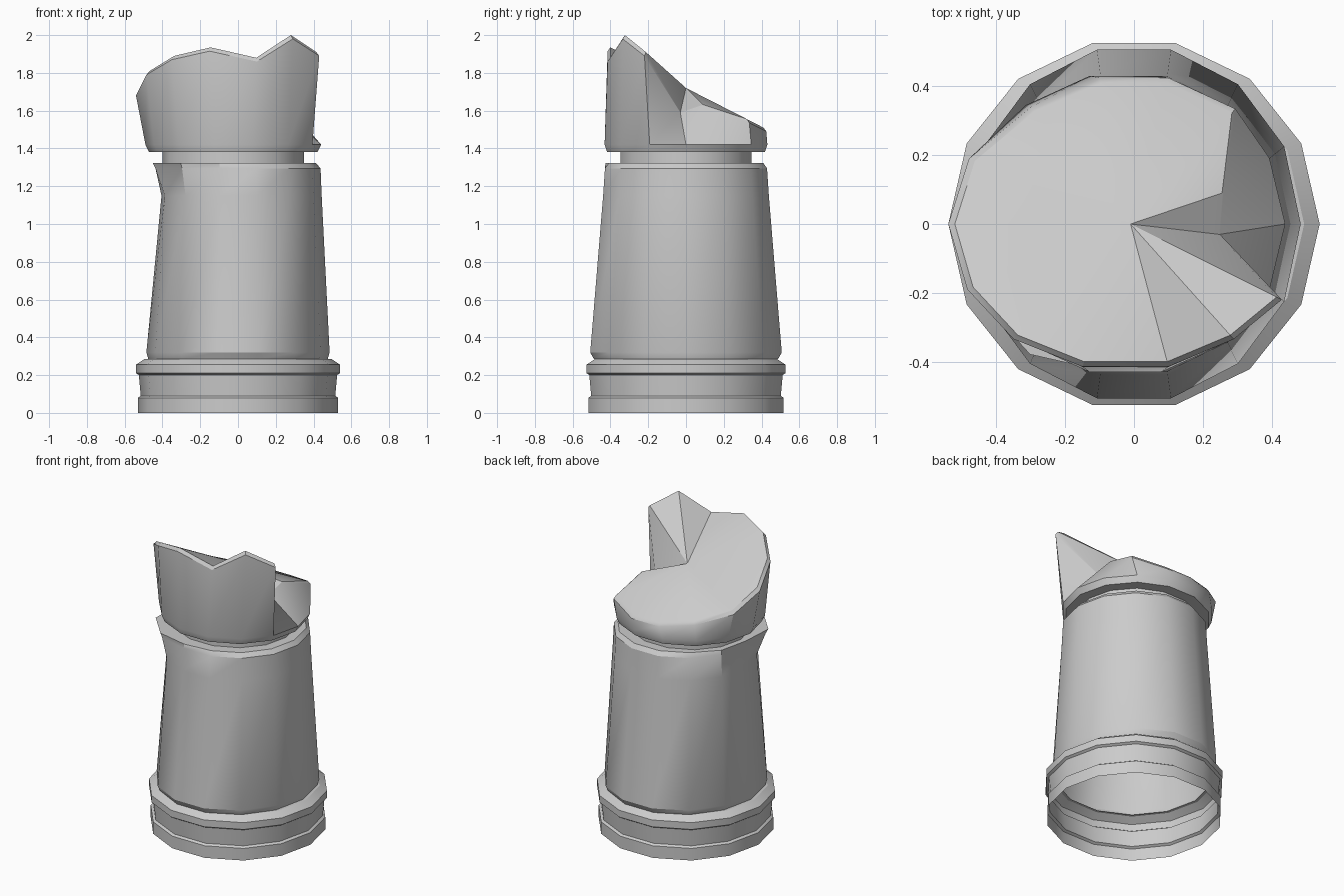
import bpy, bmesh, math

if "Cube" in bpy.data.objects:
    bpy.data.objects.remove(bpy.data.objects["Cube"])

N = 14  # sides of every ring


def ring(z, rx, ry=None, cx=0.0, radii=None):
    """One 14-sided ring; radii overrides the radius of single corners."""
    ry = rx if ry is None else ry
    pts = []
    for k in range(N):
        a = 2 * math.pi * k / N
        s = (radii or {}).get(k)
        pts.append((cx + (s or rx) * math.cos(a), (s or ry) * math.sin(a), z))
    return pts


def loft(name, rings, tip=None):
    """Skin a stack of rings, optionally closing the top with a fan to a tip."""
    bm = bmesh.new()
    rows = [[bm.verts.new(p) for p in r] for r in rings]
    for lo, hi in zip(rows, rows[1:]):
        for k in range(N):
            j = (k + 1) % N
            bm.faces.new((lo[k], lo[j], hi[j], hi[k]))
    if tip:
        t = bm.verts.new(tip)
        for k in range(N):
            bm.faces.new((rows[-1][k], rows[-1][(k + 1) % N], t))
    me = bpy.data.meshes.new(name)
    bm.to_mesh(me)
    bm.free()
    ob = bpy.data.objects.new(name, me)
    bpy.context.collection.objects.link(ob)
    bpy.ops.object.select_all(action='DESELECT')
    ob.select_set(True)
    bpy.context.view_layer.objects.active = ob
    bpy.ops.object.shade_smooth_by_angle(angle=math.radians(30))
    return ob


# Open base with lower band and flange
loft("base", [ring(0, .53), ring(.08, .53), ring(.09, .515), ring(.2, .525),
              ring(.21, .54), ring(.255, .54), ring(.285, .495), ring(.285, .475)])

# Tapered shaft, dented and flared outward at the front left
loft("shaft", [
    ring(.285, .475, .5),
    ring(.32, .485, .52),
    ring(1.15, .443, .45, radii={7: .405, 8: .43, 9: .445}),
    ring(1.295, .437, .44, radii={7: .43, 8: .485, 9: .475}),
    ring(1.322, .413, .42, radii={6: .437, 7: .437, 8: .5, 9: .485, 10: .437}),
    ring(1.322, .375, .355, cx=-.025)])

# Recessed neck
loft("neck", [ring(1.32, .375, .355, cx=-.025), ring(1.38, .375, .355, cx=-.025)])

# Broken cap: jagged rim, counter-clockwise from +x, notch at the first two corners
rim = [(.25, -.03, 1.59), (.26, .09, 1.63), (.295, .335, 1.555), (.1, .425, 1.51),
       (-.1, .425, 1.51), (-.3, .34, 1.54), (-.48, .19, 1.6), (-.54, 0, 1.7),
       (-.485, -.19, 1.81), (-.35, -.335, 1.89), (-.15, -.415, 1.935),
       (.1, -.415, 1.88), (.29, -.335, 2.0), (.43, -.22, 1.91)]
outer = [(x, y, z - (.02 if k > 1 else 0)) for k, (x, y, z) in enumerate(rim)]
inner = [(x * .965, y * .965, z) if k > 1 else (x - .004, y, z + .002)
         for k, (x, y, z) in enumerate(rim)]
loft("broken_cap", [
    ring(1.38, .375, .355, cx=-.025),
    ring(1.38, .445, .428, cx=-.025),
    ring(1.42, .465, .442, cx=-.025),
    outer, inner], tip=(-.01, 0, 1.72))
